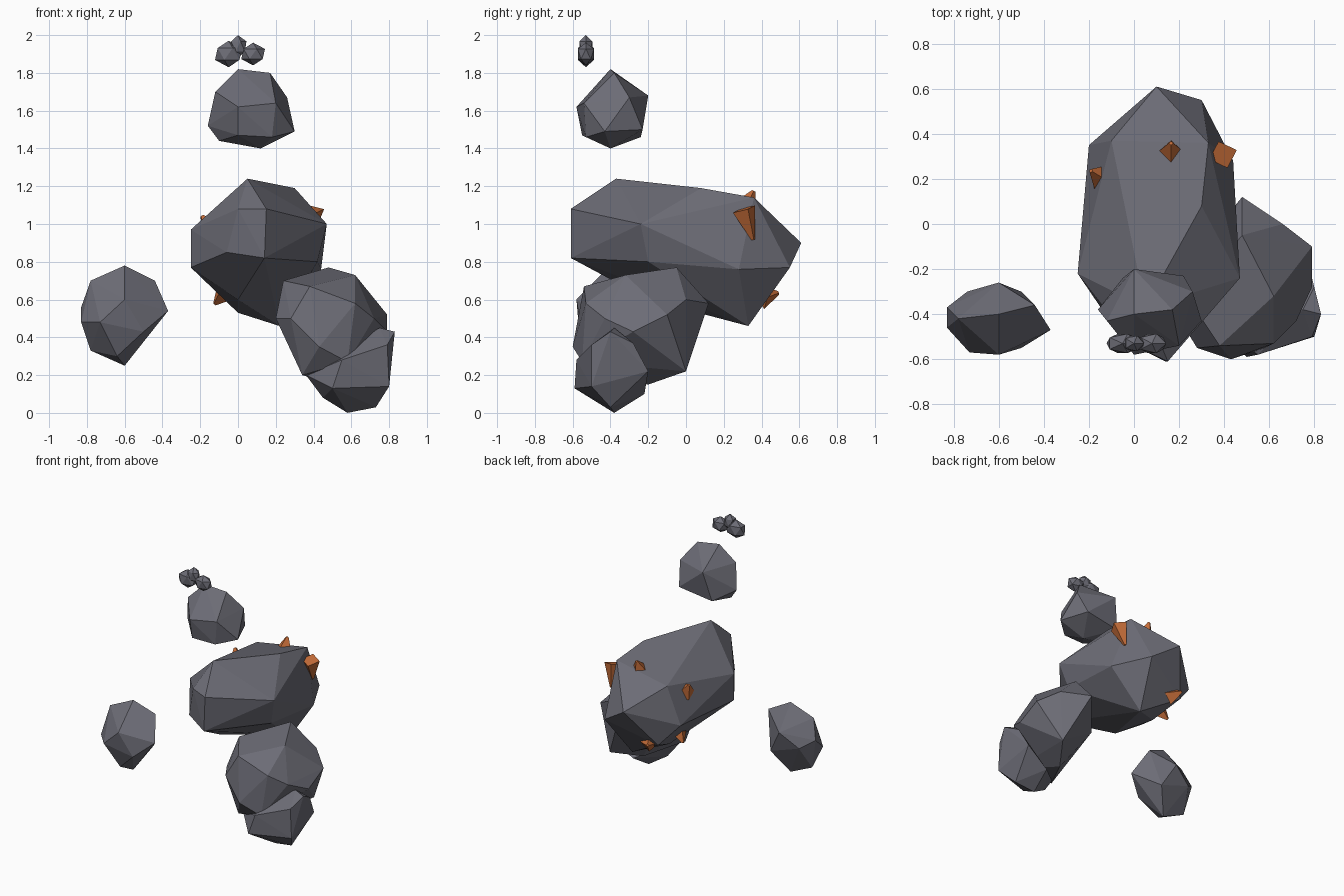
import bpy
import bmesh
from mathutils import Vector

default_cube = bpy.data.objects.get("Cube")
if default_cube:
    bpy.data.objects.remove(default_cube, do_unlink=True)


def make_material(name, colour):
    material = bpy.data.materials.new(name)
    material.use_nodes = True
    material.diffuse_color = colour
    shader = material.node_tree.nodes["Principled BSDF"]
    shader.inputs["Base Color"].default_value = colour
    shader.inputs["Roughness"].default_value = .9
    return material


stone = make_material("slate stone", (.15, .15, .18, 1))
ember = make_material("orange crystal", (.55, .15, .04, 1))


def finish(name, bm, material):
    """Turn a bmesh into a flat shaded object with one material."""
    bmesh.ops.recalc_face_normals(bm, faces=bm.faces)
    mesh = bpy.data.meshes.new(name)
    bm.to_mesh(mesh)
    bm.free()
    mesh.materials.append(material)
    obj = bpy.data.objects.new(name, mesh)
    bpy.context.scene.collection.objects.link(obj)
    return obj


def boulder(name, corners):
    """Wrap a faceted convex rock around a few corner points."""
    bm = bmesh.new()
    for corner in corners:
        bm.verts.new(corner)
    bmesh.ops.convex_hull(bm, input=bm.verts)
    loose = [vert for vert in bm.verts if not vert.link_faces]
    bmesh.ops.delete(bm, geom=loose, context="VERTS")
    return finish(name, bm, stone)


def pebble(name, centre, size):
    """Small faceted stone squashed to the given half sizes."""
    bm = bmesh.new()
    bmesh.ops.create_icosphere(bm, subdivisions=1, radius=1)
    bmesh.ops.scale(bm, vec=size, verts=bm.verts)
    bmesh.ops.translate(bm, vec=centre, verts=bm.verts)
    return finish(name, bm, stone)


def crystal(name, host, near, axis, height):
    """Four sided spike set into the host rock's surface, tip along axis."""
    found, spot, normal, face = host.closest_point_on_mesh(Vector(near))
    bm = bmesh.new()
    bmesh.ops.create_cone(bm, cap_ends=True, segments=4, radius1=.065,
                          radius2=.01, depth=height)
    turn = Vector(axis).to_track_quat("Z", "Y").to_matrix()
    bmesh.ops.rotate(bm, cent=Vector(), matrix=turn, verts=bm.verts)
    bmesh.ops.translate(bm, vec=spot + normal * .015, verts=bm.verts)
    return finish(name, bm, ember)


# Long torso boulder, leaning back
torso = boulder("torso", [
    (.05, -.37, 1.24), (0, -.54, 1.08), (.15, -.61, 1.08),
    (.14, -.61, .82), (-.06, -.5, .85), (.47, -.24, 1),
    (-.25, -.22, .97), (-.25, -.22, .77), (.3, .08, 1.19),
    (.33, .36, 1.14), (-.1, .37, 1.06), (.1, .61, .9),
    (.3, .55, .77), (.44, .28, .76), (.22, .33, .46),
    (-.2, .35, .78), (0, .2, .53), (-.06, .42, .62),
    (0, -.2, .6), (.42, -.2, .8),
])

# Floating head
boulder("head", [
    (0, -.4, 1.82), (.17, -.38, 1.8), (.26, -.3, 1.67),
    (.3, -.43, 1.49), (.12, -.4, 1.4), (-.1, -.4, 1.44),
    (-.16, -.38, 1.52), (-.12, -.43, 1.7), (0, -.58, 1.62),
    (.2, -.54, 1.64), (0, -.55, 1.47), (.18, -.53, 1.46),
    (0, -.2, 1.68), (.22, -.23, 1.5), (-.05, -.24, 1.46),
])

# Floating fist on the right hand side
boulder("right_fist", [
    (-.6, -.4, .78), (-.44, -.36, .7), (-.37, -.47, .54),
    (-.6, -.4, .25), (-.78, -.4, .33), (-.83, -.46, .48),
    (-.83, -.37, .56), (-.78, -.42, .7), (-.6, -.58, .6),
    (-.73, -.57, .48), (-.5, -.55, .43), (-.6, -.26, .6),
    (-.74, -.3, .5), (-.5, -.3, .42), (-.64, -.5, .3),
])

# Upper and lower boulders of the left arm
boulder("left_arm", [
    (.48, -.05, .77), (.24, -.33, .7), (.62, -.32, .73),
    (.38, -.54, .67), (.48, .12, .58), (.66, 0, .6),
    (.79, -.1, .52), (.79, -.28, .43), (.2, -.42, .5),
    (.43, -.6, .35), (.62, -.53, .58), (.34, -.48, .2),
    (.64, 0, .22), (.5, -.2, .15), (.58, -.55, .27),
    (.3, -.1, .45), (.28, -.55, .5), (.72, -.43, .5),
])
boulder("left_fist", [
    (.55, -.45, .34), (.75, -.38, .45), (.83, -.4, .43),
    (.8, -.28, .37), (.8, -.5, .14), (.73, -.4, .03),
    (.58, -.38, 0), (.45, -.42, .08), (.36, -.45, .2),
    (.5, -.59, .13), (.55, -.58, .28), (.79, -.5, .36),
    (.78, -.2, .22), (.6, -.22, .1),
])

# Cluster of pebbles hovering over the head
pebble("crown_pebble_right", (-.05, -.53, 1.9), (.08, .05, .07))
pebble("crown_pebble_left", (.08, -.53, 1.9), (.07, .05, .06))
pebble("crown_pebble_top", (0, -.53, 1.94), (.05, .04, .06))

# Crystals growing from the torso's back: place, tip direction, length
growths = {
    "top": ((.17, .33, 1.1), (0, .5, 1), .1),
    "left": ((.4, .34, 1), (-.1, .3, -1), .17),
    "right": ((-.16, .22, 1), (-.5, .3, .8), .1),
    "rear": ((0, .48, .6), (-.4, .8, .2), .1),
    "lower": ((-.13, .2, .58), (-.6, .3, -.7), .1),
}
for side, (place, axis, length) in growths.items():
    crystal(side + "_crystal", torso, place, axis, length)
